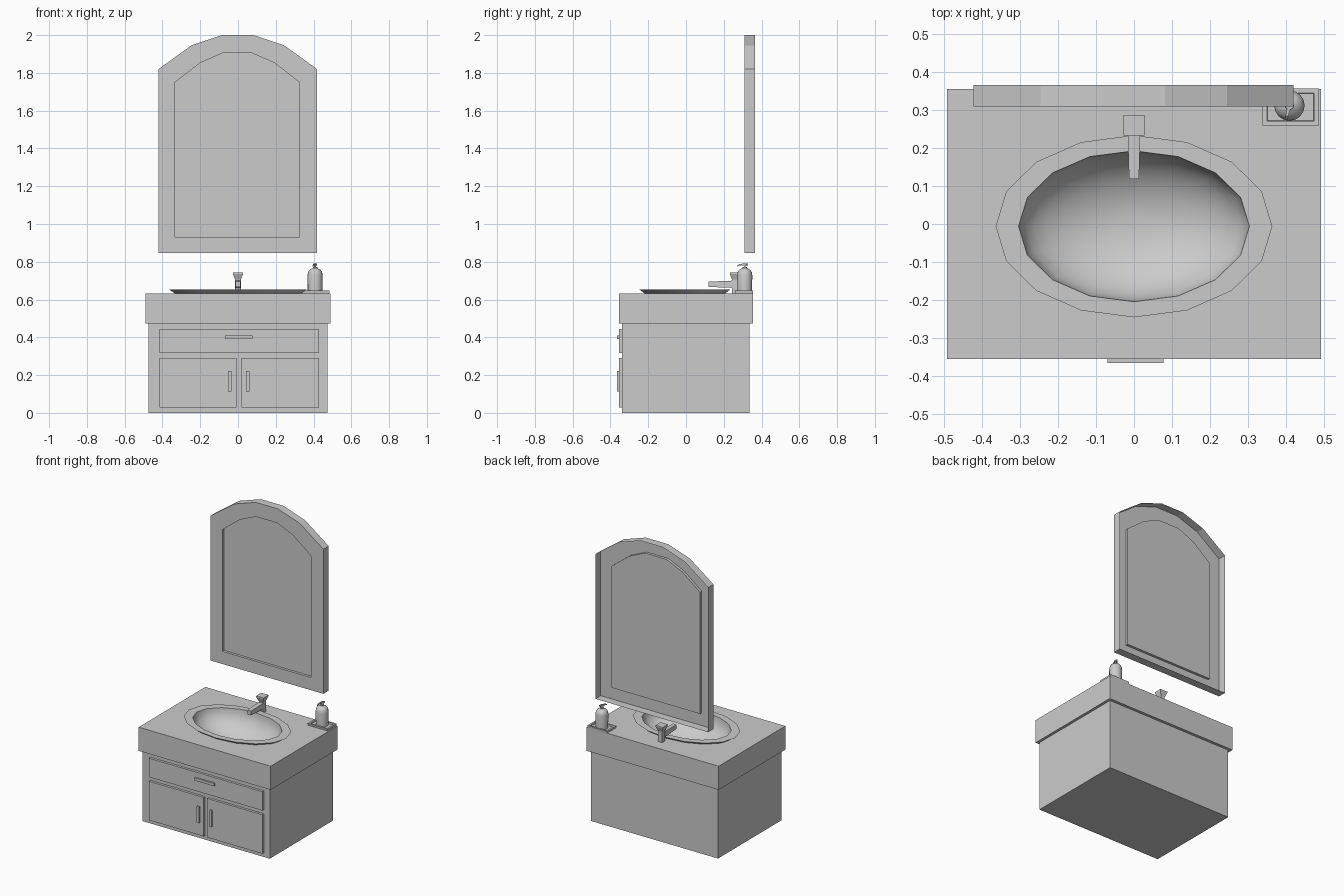
import bpy, bmesh, math
from mathutils import Vector

cube = bpy.data.objects.get("Cube")
if cube:
    bpy.data.objects.remove(cube, do_unlink=True)

# One plain grey for everything
grey = bpy.data.materials.new("plain_grey")
grey.use_nodes = True
grey.diffuse_color = (0.6, 0.6, 0.6, 1)
grey.node_tree.nodes["Principled BSDF"].inputs["Base Color"].default_value = (0.6, 0.6, 0.6, 1)


def loft(name, rings, start=True, end=True, smooth=None):
    """Join equal-sized rings of points with quads and cap the ends."""
    bm = bmesh.new()
    loops = [[bm.verts.new(p) for p in ring] for ring in rings]
    n = len(loops[0])
    for a, b in zip(loops, loops[1:]):
        for i in range(n):
            j = (i + 1) % n
            bm.faces.new((a[i], a[j], b[j], b[i]))
    if start:
        bm.faces.new(loops[0][::-1])
    if end:
        bm.faces.new(loops[-1])
    mesh = bpy.data.meshes.new(name)
    bm.to_mesh(mesh)
    bm.free()
    mesh.materials.append(grey)
    if smooth:
        mesh.shade_smooth()
        mesh.set_sharp_from_angle(angle=math.radians(smooth))
    obj = bpy.data.objects.new(name, mesh)
    bpy.context.collection.objects.link(obj)
    return obj


def rect(x0, x1, y0, y1, z):
    return [(x0, y0, z), (x1, y0, z), (x1, y1, z), (x0, y1, z)]


def box(name, x, y, z):
    return loft(name, [rect(*x, *y, z[0]), rect(*x, *y, z[1])])


def oval(cx, cy, rx, ry, z, n=16):
    angles = [2 * math.pi * i / n for i in range(n)]
    return [(cx + rx * math.cos(a), cy + ry * math.sin(a), z) for a in angles]


def square_ring(hx, hy, z, n=16):
    """Rectangle sampled at the same angles as an oval, corners included."""
    pts = []
    for x, y, _ in oval(0, 0, 1, 1, 0, n):
        m = max(abs(x), abs(y))
        pts.append((hx * x / m, hy * y / m, z))
    return pts


# Cabinet with drawer and doors
box("cabinet", (-0.473, 0.473), (-0.338, 0.335), (0, 0.474))
front = (-0.354, -0.337)
grip = (-0.365, -0.353)
box("drawer_front", (-0.415, 0.43), front, (0.318, 0.445))
box("drawer_handle", (-0.07, 0.077), grip, (0.392, 0.41))
for side, door, handle in (("right", (-0.415, -0.007), (-0.052, -0.035)),
                           ("left", (0.018, 0.43), (0.042, 0.06))):
    box(side + "_door", door, front, (0.028, 0.29))
    box(side + "_door_handle", handle, grip, (0.113, 0.222))

# Countertop with an oval opening
CY = -0.006
loft("countertop", [square_ring(0.491, 0.354, 0.474), square_ring(0.491, 0.354, 0.633),
                    oval(0, CY, 0.325, 0.208, 0.633), oval(0, CY, 0.325, 0.208, 0.48)],
     end=False)

# Basin: flared rim and a half-ellipsoid bowl
TOP, DEPTH = 0.652, 0.16
rings = [oval(0, CY, 0.335, 0.214, 0.633), oval(0, CY, 0.363, 0.239, TOP)]
for i in range(9):
    t = math.pi / 2 * i / 9
    rings.append(oval(0, CY, 0.303 * math.cos(t), 0.198 * math.cos(t),
                      TOP - DEPTH * math.sin(t)))
loft("basin", rings, start=False, smooth=40)

# Faucet: post, flared handle and spout
FY = 0.259


def post_ring(h, z):
    return rect(-h, h, FY - h, FY + h, z)


loft("faucet_post", [post_ring(0.015, 0.633), post_ring(0.015, 0.705)])
loft("faucet_handle", [post_ring(0.013, 0.7), post_ring(0.027, 0.735), post_ring(0.027, 0.744)])


def spout_ring(y, h, z0, z1):
    return [(h, y, z0), (-h, y, z0), (-h, y, z1), (h, y, z1)]


loft("faucet_spout", [spout_ring(0.25, 0.017, 0.662, 0.7),
                      spout_ring(0.118, 0.013, 0.667, 0.695)][::-1])


# Soap tray with a recessed floor
def tray_ring(inset, z):
    return rect(0.337 + inset, 0.485 - inset, 0.258 + inset, 0.356 - inset, z)


loft("soap_tray", [tray_ring(0.004, 0.62), tray_ring(0, 0.647),
                   tray_ring(0.012, 0.647), tray_ring(0.014, 0.638)])

# Soap bottle
BX, BY = 0.408, 0.311
profile = [(0.039, 0.638), (0.04, 0.73), (0.037, 0.745), (0.029, 0.757), (0.016, 0.765),
           (0.012, 0.767), (0.012, 0.773), (0.005, 0.773), (0.005, 0.782)]
loft("soap_bottle", [oval(BX, BY, r, r, z) for r, z in profile], smooth=40)

# Pump head with a down-turned, slightly swivelled nozzle
loft("pump_cap", [oval(BX, BY, 0.011, 0.011, z, 12) for z in (0.78, 0.789)], smooth=40)
path = [(0.016, 0.786, 0.005), (-0.028, 0.785, 0.004), (-0.038, 0.778, 0.003)]
nozzle = []
for dy, z, h in path[::-1]:
    cx = BX + dy * 0.25
    nozzle.append([(x + cx, y + BY + dy, zz + z - 0.0)
                   for x, y, zz in ((h, 0, -h), (-h, 0, -h), (-h, 0, h), (h, 0, h))])
loft("pump_nozzle", nozzle)


# Arched mirror: hollow-backed frame with a recessed glass panel
def arch(cx, half, bottom, side, points, y):
    right = [(half, bottom), (half, side)] + points
    left = [(-x, z) for x, z in right[::-1]]
    return [(cx + x, y, z) for x, z in right + left]


outer = (-0.001, 0.42, 0.847, 1.82, [(0.245, 1.946), (0.083, 2.0)])
inner = (-0.004, 0.329, 0.932, 1.75, [(0.198, 1.852), (0.08, 1.904)])
loft("mirror", [arch(*outer, 0.365), arch(*outer, 0.309),
                arch(*inner, 0.309), arch(*inner, 0.326)], start=False)
